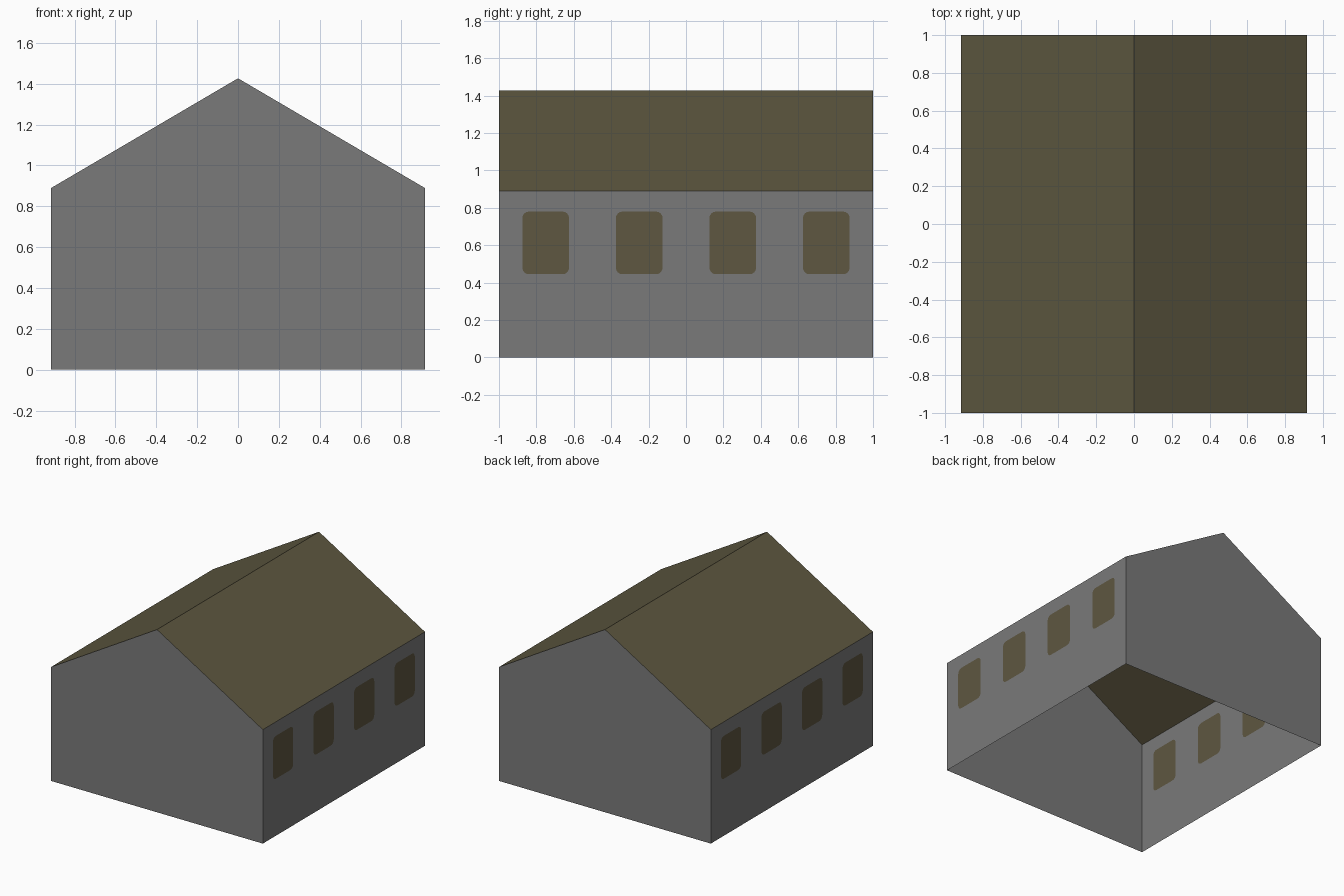
import bpy, bmesh, math
from mathutils import Vector

if "Cube" in bpy.data.objects:
    bpy.data.objects.remove(bpy.data.objects["Cube"])

W, L, EAVE, RIDGE = 0.915, 1.0, 0.89, 1.427   # half width, half length, heights
WIN_Z0, WIN_Z1, WIN_HALF, RADIUS, STEPS = 0.445, 0.78, 0.125, 0.035, 4


def material(name, rgb):
    m = bpy.data.materials.new(name)
    m.diffuse_color = (*rgb, 1)
    m.use_nodes = True
    m.node_tree.nodes["Principled BSDF"].inputs["Base Color"].default_value = m.diffuse_color
    return m


grey = material("grey_wall", (0.195, 0.195, 0.195))
olive = material("olive_roof", (0.109, 0.095, 0.051))
brown = material("brown_window", (0.112, 0.095, 0.052))


def finish(name, bm, mats, outward):
    """Weld, turn every face outward and make the object."""
    bmesh.ops.remove_doubles(bm, verts=bm.verts, dist=1e-5)
    bm.normal_update()
    for f in bm.faces:
        if f.normal.dot(Vector(outward)) < 0:
            f.normal_flip()
    me = bpy.data.meshes.new(name)
    bm.to_mesh(me)
    bm.free()
    for m in mats:
        me.materials.append(m)
    bpy.context.collection.objects.link(bpy.data.objects.new(name, me))


def sheet(name, pts, mat, outward):
    bm = bmesh.new()
    bm.faces.new([bm.verts.new(p) for p in pts])
    finish(name, bm, [mat], outward)


def side_wall(name, x):
    """Four equal bays, each with a rounded window cut into the wall sheet."""
    bm = bmesh.new()
    zc, zh = (WIN_Z0 + WIN_Z1) / 2, (WIN_Z1 - WIN_Z0) / 2
    for i in range(4):
        yc = -0.75 + 0.5 * i
        corners, arcs = [], []
        for k, (sy, sz) in enumerate([(1, 1), (-1, 1), (-1, -1), (1, -1)]):
            corners.append(bm.verts.new((x, yc + sy * 0.25, EAVE if sz > 0 else 0)))
            cy = yc + sy * (WIN_HALF - RADIUS)
            cz = zc + sz * (zh - RADIUS)
            angles = [math.pi / 2 * (k + s / STEPS) for s in range(STEPS + 1)]
            arcs.append([bm.verts.new((x, cy + RADIUS * math.cos(a),
                                       cz + RADIUS * math.sin(a))) for a in angles])
        # wall around the window
        for k in range(4):
            n = (k + 1) % 4
            for a, b in zip(arcs[k], arcs[k][1:]):
                bm.faces.new((corners[k], b, a))
            bm.faces.new((corners[k], corners[n], arcs[n][0], arcs[k][-1]))
        # window pane
        pane = bm.faces.new([v for arc in arcs for v in arc])
        pane.material_index = 1
    finish(name, bm, [grey, brown], (x, 0, 0))


# gable end walls
for name, y in (("front_gable", -L), ("back_gable", L)):
    sheet(name, [(-W, y, 0), (W, y, 0), (W, y, EAVE), (0, y, RIDGE), (-W, y, EAVE)],
          grey, (0, y, 0))

# side walls and roof slopes (the underside is open)
for side, s in (("left", -1), ("right", 1)):
    side_wall(side + "_wall", s * W)
    sheet(side + "_roof", [(s * W, -L, EAVE), (s * W, L, EAVE), (0, L, RIDGE), (0, -L, RIDGE)],
          olive, (s, 0, 1))
